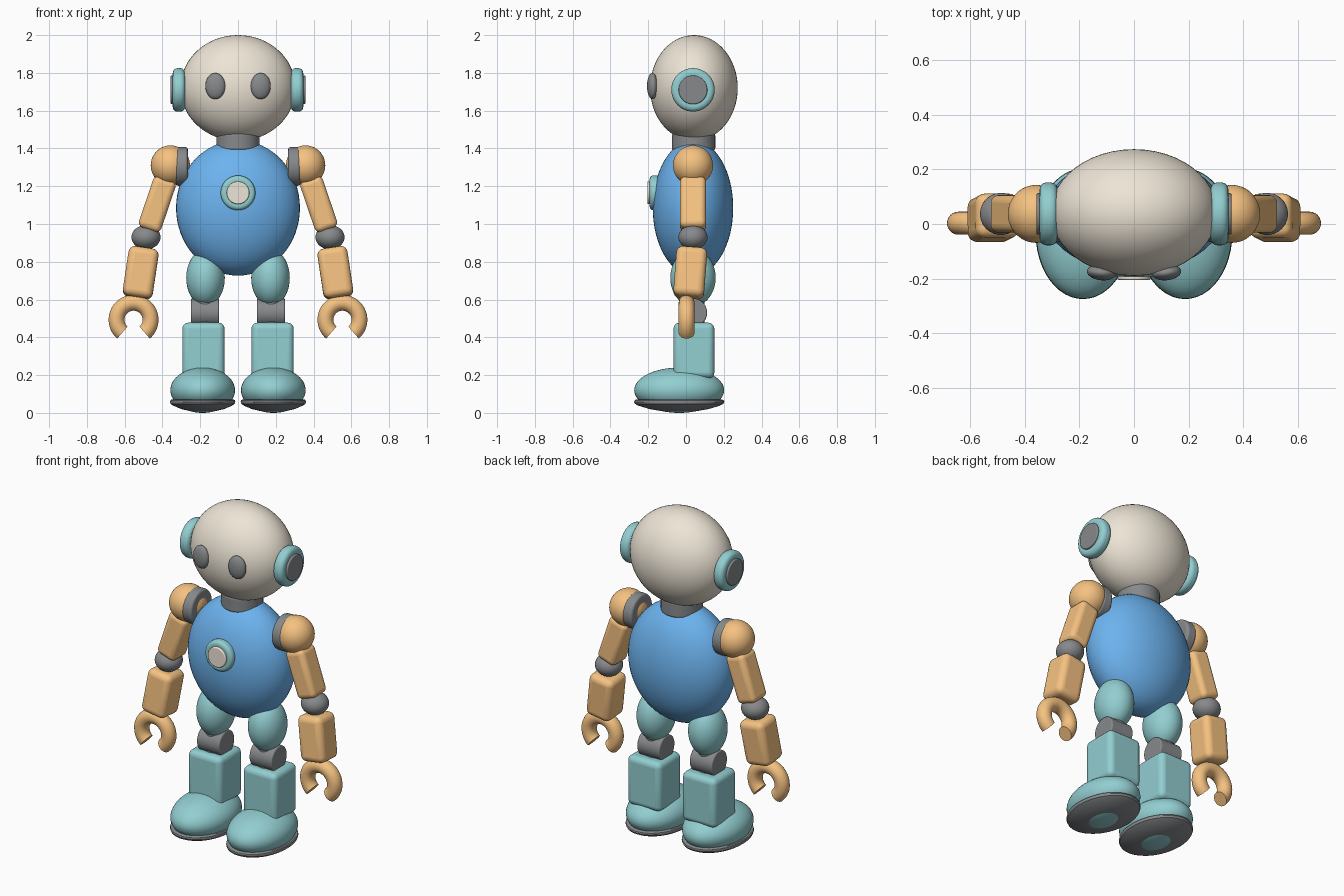
import bpy, bmesh, math
from mathutils import Matrix, Vector

if "Cube" in bpy.data.objects:
    bpy.data.objects.remove(bpy.data.objects["Cube"])


def material(name, r, g, b):
    m = bpy.data.materials.new(name)
    m.diffuse_color = (r, g, b, 1)
    m.use_nodes = True
    m.node_tree.nodes["Principled BSDF"].inputs["Base Color"].default_value = m.diffuse_color
    return m


CREAM = material("cream", 0.85, 0.78, 0.67)
BLUE = material("blue", 0.15, 0.45, 0.86)
TEAL = material("teal", 0.29, 0.62, 0.64)
ORANGE = material("orange", 0.92, 0.54, 0.22)
DARK = material("dark_grey", 0.24, 0.25, 0.26)
CY = 0.037  # depth of the body's centre line


def add(name, bm, mat, matrix, bevel=0):
    me = bpy.data.meshes.new(name)
    bm.normal_update()
    bm.to_mesh(me)
    bm.free()
    me.transform(matrix)
    me.materials.append(mat)
    ob = bpy.data.objects.new(name, me)
    bpy.context.collection.objects.link(ob)
    if bevel:
        mod = ob.modifiers.new("bevel", "BEVEL")
        mod.width, mod.segments, mod.limit_method = bevel, 5, "ANGLE"
    bpy.ops.object.select_all(action="DESELECT")
    ob.select_set(True)
    bpy.context.view_layer.objects.active = ob
    bpy.ops.object.shade_smooth_by_angle(angle=math.radians(35))
    return ob


def ball(name, mat, loc, radii, rot_z=0):
    bm = bmesh.new()
    bmesh.ops.create_uvsphere(bm, u_segments=48, v_segments=32, radius=1)
    m = Matrix.Translation(loc) @ Matrix.Rotation(rot_z, 4, "Z") @ Matrix.Diagonal((*radii, 1))
    return add(name, bm, mat, m)


def disc(name, mat, loc, radius, depth, axis, bevel=0):
    bm = bmesh.new()
    bmesh.ops.create_cone(bm, cap_ends=True, segments=48, radius1=radius, radius2=radius, depth=depth)
    turn = Vector((0, 0, 1)).rotation_difference(Vector(axis)).to_matrix().to_4x4()
    return add(name, bm, mat, Matrix.Translation(loc) @ turn, bevel)


def block(name, mat, loc, size, bevel, direction=(0, 0, 1)):
    bm = bmesh.new()
    bmesh.ops.create_cube(bm, size=1)
    bmesh.ops.scale(bm, vec=size, verts=bm.verts)
    turn = Vector((0, 0, 1)).rotation_difference(Vector(direction)).to_matrix().to_4x4()
    return add(name, bm, mat, Matrix.Translation(loc) @ turn, bevel)


def lathe(name, mat, loc, scale, profile):
    bm = bmesh.new()
    vs = [bm.verts.new((r, 0, z)) for r, z in profile]
    es = [bm.edges.new(p) for p in zip(vs, vs[1:])]
    bmesh.ops.spin(bm, geom=vs + es, axis=(0, 0, 1), cent=(0, 0, 0), angle=2 * math.pi, steps=48)
    bmesh.ops.remove_doubles(bm, verts=bm.verts, dist=1e-4)
    bmesh.ops.recalc_face_normals(bm, faces=bm.faces)
    return add(name, bm, mat, Matrix.Translation(loc) @ Matrix.Diagonal((*scale, 1)))


def claw(name, mat, loc, major, minor, gap):
    # open ring in the xz plane, gap pointing down
    bm = bmesh.new()
    a = -math.pi / 2 + gap
    vs = []
    for i in range(24):
        t = 2 * math.pi * i / 24
        r = major + minor * math.cos(t)
        vs.append(bm.verts.new((r * math.cos(a), minor * math.sin(t), r * math.sin(a))))
    start = bm.faces.new(vs)
    bmesh.ops.spin(bm, geom=[start], axis=(0, -1, 0), cent=(0, 0, 0), angle=2 * (math.pi - gap), steps=40)
    if not any(len(f.verts) == 24 and f.calc_center_median().x > 0 for f in bm.faces):
        bm.faces.new(vs)
    bmesh.ops.recalc_face_normals(bm, faces=bm.faces)
    return add(name, bm, mat, Matrix.Translation(loc))


# head, neck and torso
ball("head", CREAM, (0, 0.042, 1.72), (0.305, 0.232, 0.28))
disc("neck", DARK, (0, 0.04, 1.435), 0.115, 0.09, (0, 0, 1), 0.012)
ball("torso", BLUE, (0, CY, 1.085), (0.328, 0.213, 0.358))

# chest button
disc("chest_ring", TEAL, (0, -0.165, 1.165), 0.092, 0.055, (0, -1, 0), 0.02)
disc("chest_button", CREAM, (0, -0.175, 1.165), 0.06, 0.06, (0, -1, 0), 0.006)

for s, side in ((1, "left"), (-1, "right")):
    # eyes and ears
    ball("eye_" + side, DARK, (s * 0.12, -0.178, 1.73), (0.053, 0.028, 0.069), s * 0.12)
    disc("ear_ring_" + side, TEAL, (s * 0.313, CY, 1.71), 0.115, 0.065, (s, 0, 0), 0.025)
    disc("ear_cap_" + side, DARK, (s * 0.325, CY, 1.71), 0.076, 0.064, (s, 0, 0), 0.006)

    # arm
    shoulder = Vector((s * 0.358, CY, 1.31))
    elbow = Vector((s * 0.487, CY, 0.93))
    hand = Vector((s * 0.553, 0.003, 0.493))
    disc("shoulder_disc_" + side, DARK, (s * 0.298, CY, 1.305), 0.103, 0.065, (s, 0, 0), 0.015)
    ball("shoulder_" + side, ORANGE, shoulder, (0.104, 0.106, 0.106))
    block("upper_arm_" + side, ORANGE, shoulder.lerp(elbow, 0.54), (0.125, 0.138, 0.285), 0.03, shoulder - elbow)
    ball("elbow_" + side, DARK, elbow, (0.077, 0.077, 0.064))
    block("forearm_" + side, ORANGE, elbow.lerp(hand, 0.43), (0.16, 0.163, 0.265), 0.035, elbow - hand)
    claw("claw_" + side, ORANGE, hand, 0.09, 0.042, math.radians(41))

    # leg
    ball("thigh_" + side, TEAL, (s * 0.172, CY, 0.715), (0.102, 0.12, 0.15))
    disc("knee_" + side, DARK, (s * 0.175, CY, 0.53), 0.075, 0.15, (1, 0, 0), 0.008)
    disc("knee_post_" + side, DARK, (s * 0.175, CY, 0.53), 0.06, 0.2, (0, 0, 1))
    block("shin_" + side, TEAL, (s * 0.183, 0.042, 0.33), (0.224, 0.216, 0.295), 0.032)

    # foot and its shallow sole
    ball("foot_" + side, TEAL, (s * 0.187, -0.036, 0.12), (0.171, 0.238, 0.12))
    lathe("sole_" + side, DARK, (s * 0.187, -0.036, 0), (0.173, 0.239, 1),
          [(0, 0.07), (0.96, 0.07), (0.99, 0.066), (1, 0.058), (0.98, 0.048),
           (0.9, 0.038), (0.65, 0.02), (0.4, 0.01), (0, 0.009)])
